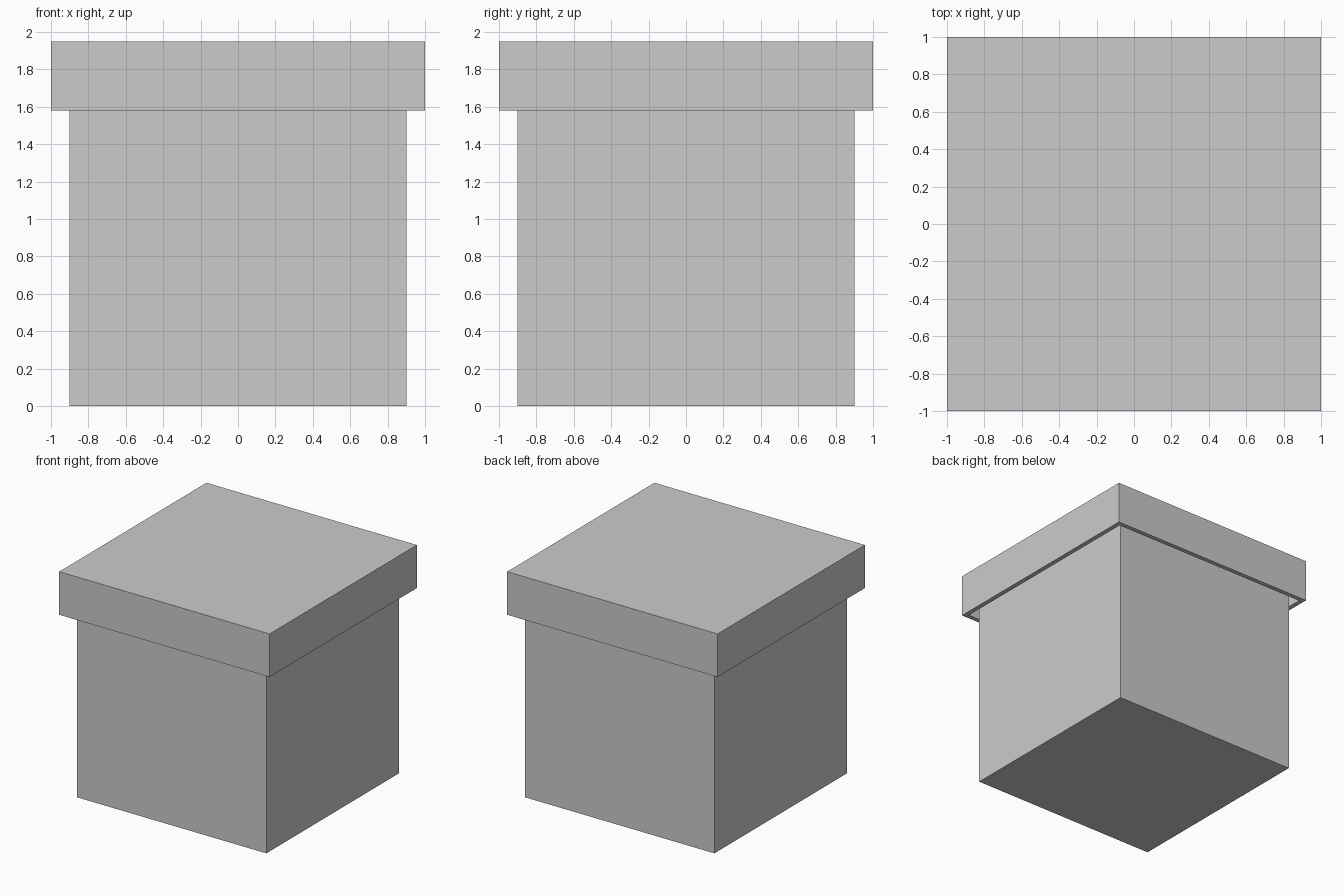
import bpy
import bmesh

if "Cube" in bpy.data.objects:
    bpy.data.objects.remove(bpy.data.objects["Cube"])

WALL = 0.04


def open_box(name, half, z0, z1, open_side):
    """Hollow square box with one open end (+1 = top, -1 = bottom)."""
    bm = bmesh.new()
    bmesh.ops.create_cube(bm, size=1)
    for v in bm.verts:
        v.co.x *= 2 * half
        v.co.y *= 2 * half
        v.co.z = z0 + (v.co.z + 0.5) * (z1 - z0)
    bm.normal_update()
    opening = [f for f in bm.faces if f.normal.z * open_side > 0.9]
    bmesh.ops.delete(bm, geom=opening, context='FACES_ONLY')
    mesh = bpy.data.meshes.new(name)
    bm.to_mesh(mesh)
    bm.free()
    obj = bpy.data.objects.new(name, mesh)
    bpy.context.collection.objects.link(obj)
    # Wall thickness grows inward
    shell = obj.modifiers.new("walls", 'SOLIDIFY')
    shell.thickness = WALL
    shell.offset = -1
    shell.use_even_offset = True
    return obj


# Container, open at the top
open_box("box_body", 0.90, 0.0, 1.90, 1)

# Overhanging lid, open underneath
open_box("box_lid", 1.00, 1.58, 1.95, -1)
